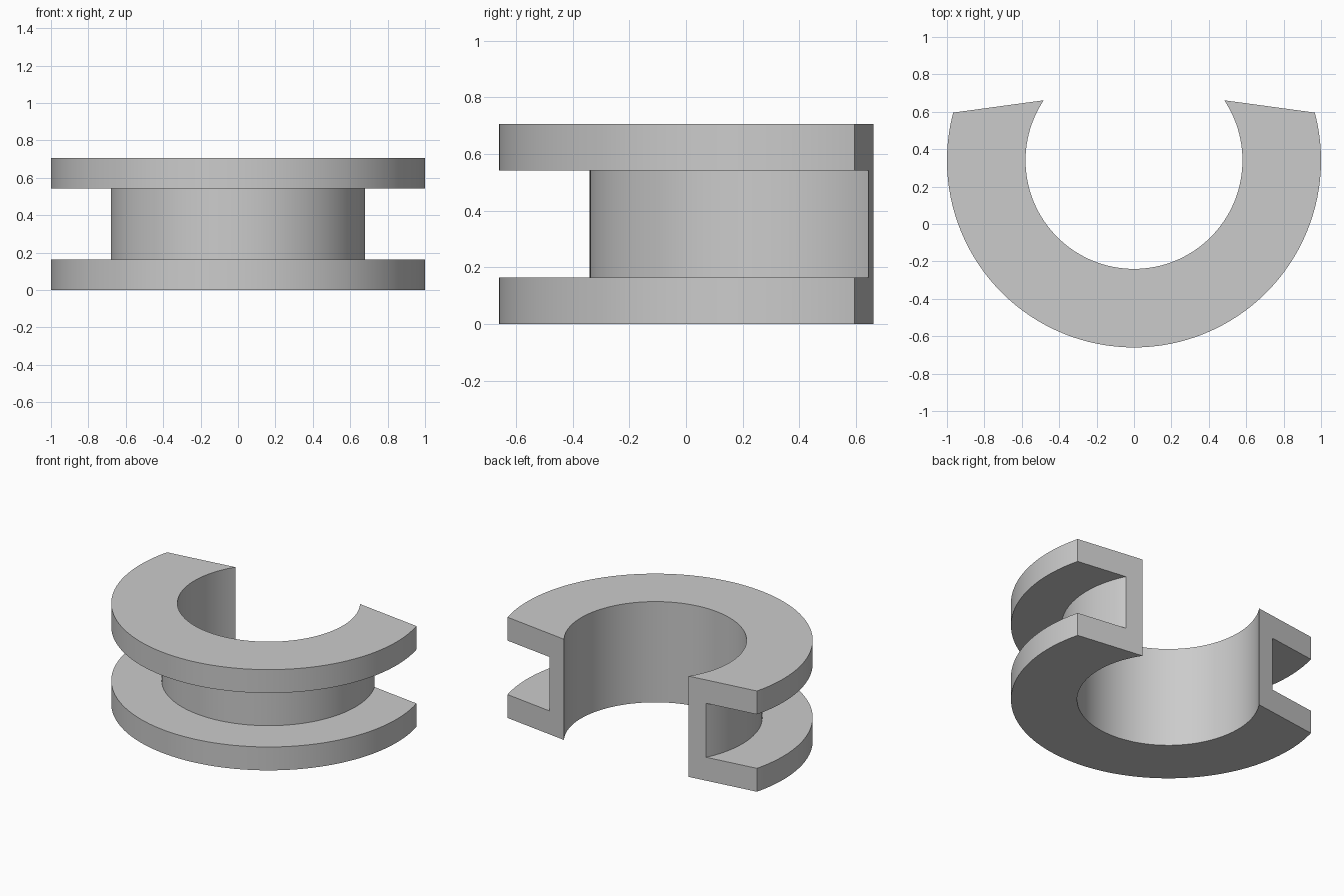
import bpy
import bmesh
from math import radians, tau
from mathutils import Vector

cube = bpy.data.objects.get("Cube")
if cube:
    bpy.data.objects.remove(cube, do_unlink=True)

# Plain grey material
grey = bpy.data.materials.new("light grey")
grey.use_nodes = True
colour = (0.6, 0.6, 0.6, 1)
grey.diffuse_color = colour
grey.node_tree.nodes["Principled BSDF"].inputs["Base Color"].default_value = colour

# Main dimensions
BORE, HUB, RIM = 0.58, 0.68, 1.0
HEIGHT, FLANGE = 0.706, 0.164
CENTRE = Vector((0, 0.34, 0))
SEGMENTS = 128

# Channel-shaped section: bore wall, two flanges and the groove between them
section = [(BORE, 0), (RIM, 0), (RIM, FLANGE), (HUB, FLANGE),
           (HUB, HEIGHT - FLANGE), (RIM, HEIGHT - FLANGE),
           (RIM, HEIGHT), (BORE, HEIGHT)]

# Revolve the section around the vertical axis
bm = bmesh.new()
verts = [bm.verts.new(CENTRE + Vector((0, -r, z))) for r, z in section]
edges = [bm.edges.new((a, b)) for a, b in zip(verts, verts[1:] + verts[:1])]
bmesh.ops.spin(bm, geom=verts + edges, cent=CENTRE, axis=(0, 0, 1),
               angle=tau, steps=SEGMENTS, use_duplicate=False)
bmesh.ops.remove_doubles(bm, verts=bm.verts[:], dist=0.0001)

# Open the back with two mirrored slanted cuts, capping each end
for side in (1, -1):
    bmesh.ops.bisect_plane(bm, geom=bm.verts[:] + bm.edges[:] + bm.faces[:],
                           plane_co=(0, 0.727, 0),
                           plane_no=(side * 0.136, 1, 0), clear_outer=True)
    rim_edges = [e for e in bm.edges if e.is_boundary]
    bmesh.ops.holes_fill(bm, edges=rim_edges, sides=0)
bmesh.ops.recalc_face_normals(bm, faces=bm.faces[:])

mesh = bpy.data.meshes.new("grooved_open_ring")
bm.to_mesh(mesh)
bm.free()
mesh.materials.append(grey)
ring = bpy.data.objects.new("grooved_open_ring", mesh)
bpy.context.collection.objects.link(ring)

# Smooth curved walls, crisp corners
bpy.ops.object.select_all(action="DESELECT")
ring.select_set(True)
bpy.context.view_layer.objects.active = ring
bpy.ops.object.shade_smooth_by_angle(angle=radians(30))
